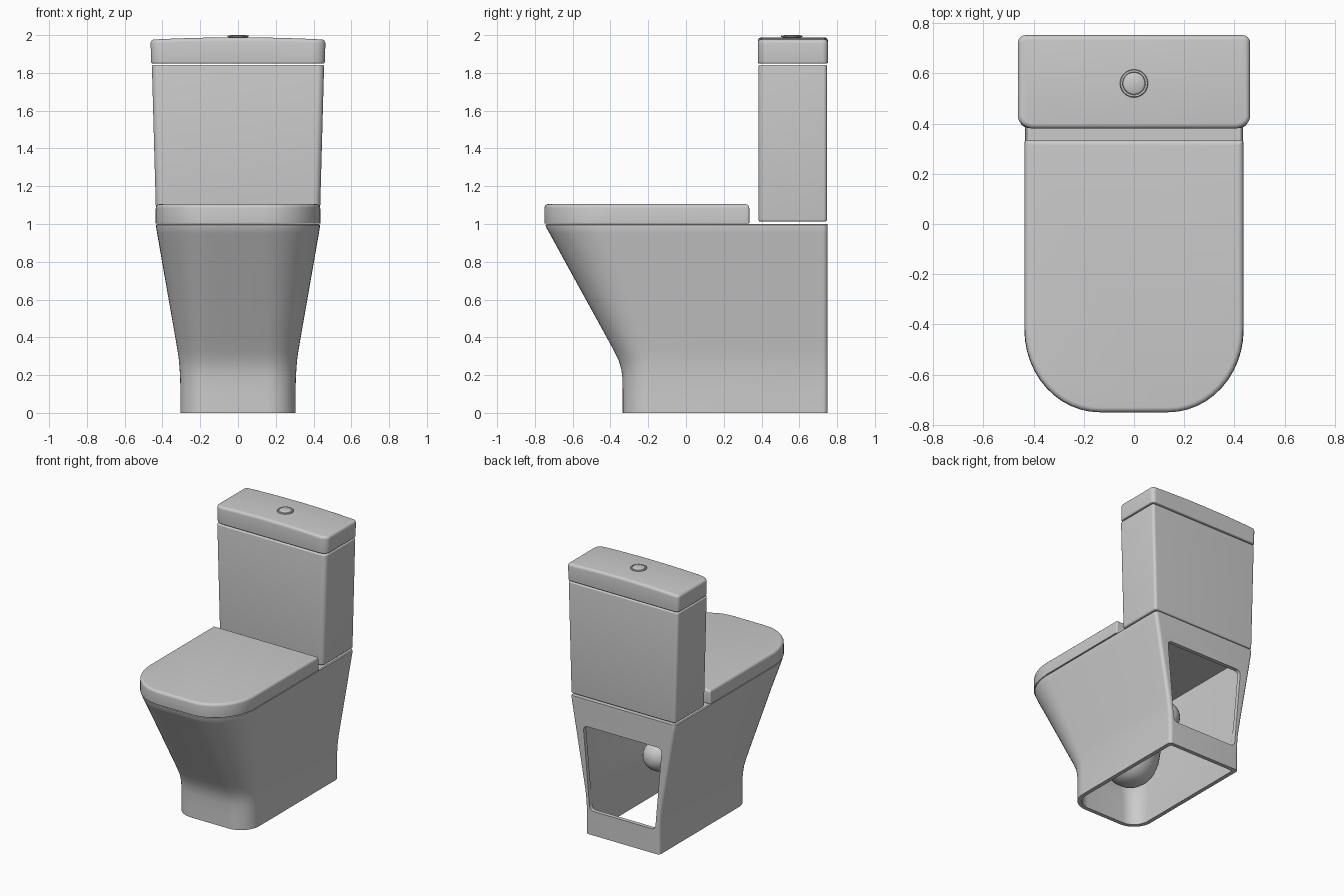
import bpy, bmesh
from math import pi, sin, cos

if "Cube" in bpy.data.objects:
    bpy.data.objects.remove(bpy.data.objects["Cube"])


def outline(hw, y0, y1, front, back, n=12):
    """Rounded outline: front and back are (rx, ry) corner radii."""
    corners = [(1, 1, back, 0), (-1, 1, back, 1), (-1, -1, front, 2), (1, -1, front, 3)]
    pts = []
    for sx, sy, (rx, ry), q in corners:
        cx = sx * (hw - rx)
        cy = y1 - ry if sy > 0 else y0 + ry
        for i in range(n + 1):
            a = (q + i / n) * pi / 2
            pts.append((cx + rx * cos(a), cy + ry * sin(a)))
    return pts


def loft(name, rings, crown=0.0, angle=0.6):
    """Skin a list of equal-length 3D rings and cap both ends."""
    bm = bmesh.new()
    vs = [[bm.verts.new(p) for p in ring] for ring in rings]
    n = len(vs[0])
    for a, b in zip(vs, vs[1:]):
        for i in range(n):
            j = (i + 1) % n
            bm.faces.new((a[i], a[j], b[j], b[i]))
    bm.faces.new(vs[0])
    bm.faces.new(vs[-1])
    bmesh.ops.remove_doubles(bm, verts=bm.verts, dist=1e-5)
    if crown:
        # slice across x, then bow the upper surface
        for k in range(-7, 8):
            bmesh.ops.bisect_plane(bm, geom=bm.verts[:] + bm.edges[:] + bm.faces[:],
                                   plane_co=(k * 0.055, 0, 0), plane_no=(1, 0, 0))
        zmid = (min(v.co.z for v in bm.verts) + max(v.co.z for v in bm.verts)) / 2
        for v in bm.verts:
            if v.co.z > zmid:
                v.co.z -= crown * (v.co.x / 0.46) ** 2
    bmesh.ops.recalc_face_normals(bm, faces=bm.faces)
    me = bpy.data.meshes.new(name)
    bm.to_mesh(me)
    bm.free()
    ob = bpy.data.objects.new(name, me)
    bpy.context.collection.objects.link(ob)
    smooth(ob, angle)
    return ob


def smooth(ob, angle=0.6):
    bpy.ops.object.select_all(action='DESELECT')
    ob.select_set(True)
    bpy.context.view_layer.objects.active = ob
    bpy.ops.object.shade_smooth_by_angle(angle=angle)


def slab(name, z0, z1, hw0, hw1, y0, y1, front, back, rt, rb, crown=0.0):
    """Upright block with rounded top (rt) and bottom (rb) edges."""
    steps = [i / 5 * pi / 2 for i in range(6)]
    rows = [(z0 + rb * (1 - sin(a)), rb * (1 - cos(a))) for a in reversed(steps)]
    rows += [(z1 - rt * (1 - sin(a)), rt * (1 - cos(a))) for a in steps]
    rings = []
    for z, k in rows:
        hw = hw0 + (hw1 - hw0) * (z - z0) / (z1 - z0) - k
        f, b = [tuple(max(r - k, 0.004) for r in c) for c in (front, back)]
        rings.append([(x, y, z) for x, y in outline(hw, y0 + k, y1 - k, f, b)])
    return loft(name, rings, crown)


def lathe(name, profile, place, n=40):
    """Revolve (radius, height) pairs; place maps local xyz to world."""
    return loft(name, [[place(r * cos(2 * pi * i / n), r * sin(2 * pi * i / n), h)
                        for i in range(n)] for r, h in profile])


# pedestal: hollow shell, rows of (z, half width, front y, corner rx, corner ry)
ROWS = [(0, .305, -.335, .15, .15), (.10, .305, -.335, .15, .15), (.18, .306, -.336, .15, .155),
        (.23, .309, -.342, .155, .16), (.28, .313, -.357, .16, .17), (.33, .320, -.382, .17, .18),
        (.40, .332, -.420, .18, .20), (.60, .367, -.530, .22, .25), (.80, .402, -.640, .26, .30),
        (.95, .428, -.722, .29, .32), (.985, .434, -.742, .30, .33), (.995, .433, -.743, .298, .328),
        (1.0, .427, -.736, .292, .322)]


def body_ring(row, t):
    z, hw, yf, rx, ry = row
    return [(x, y, z) for x, y in
            outline(hw - t, yf + t, .75 - t, (rx - t, ry - t), (.025 - t / 3,) * 2)]


inner = [body_ring(r, .03) for r in reversed(ROWS[:10])]
outer = [body_ring(r, 0) for r in ROWS]
pedestal = loft("pedestal", inner + outer)

# service opening cut through the back wall, narrower at the bottom
hole = [(x * (.27 + (z - .18) / .62 * .055) / .325, z)
        for x, z in outline(.325, .18, .80, (.035, .035), (.035, .035), 5)]
cutter = loft("opening_cutter", [[(x, y, z) for x, z in hole] for y in (.62, .85)])
cutter.hide_render = True
mod = pedestal.modifiers.new("opening", 'BOOLEAN')
mod.operation = 'DIFFERENCE'
mod.solver = 'EXACT'
mod.object = cutter
bpy.context.view_layer.objects.active = pedestal
bpy.ops.object.modifier_apply(modifier=mod.name)
bpy.data.objects.remove(cutter)
smooth(pedestal)

# underside of the bowl, rows of (z, rx, ry, centre y)
BOWL = [(.97, .35, .42, -.20), (.85, .33, .39, -.18), (.72, .295, .34, -.15), (.60, .26, .29, -.11),
        (.48, .23, .24, -.07), (.38, .21, .21, -.045), (.30, .195, .195, -.04), (.23, .168, .168, -.04),
        (.18, .13, .13, -.04), (.15, .09, .09, -.04), (.133, .04, .04, -.04)]
loft("bowl_underside", [[(x, y, z) for x, y in outline(rx, cy - ry, cy + ry, (rx, ry), (rx, ry))]
                        for z, rx, ry, cy in BOWL], angle=1.0)

# round-ended trap outlet pointing backwards
cap = [(.11 * cos(i * pi / 16), .32 + .11 * sin(i * pi / 16)) for i in range(8)]
lathe("trap_outlet", [(.11, 0.0)] + cap, lambda x, y, h: (x, h, y + .5))

# seat cover
slab("seat_cover", 1.002, 1.105, .437, .435, -.75, .335, (.30, .33), (.012, .012), .02, .005)

# cistern and its crowned lid
slab("cistern", 1.012, 1.843, .433, .456, .383, .747, (.035, .035), (.02, .02), .01, .012)
slab("cistern_lid", 1.85, 1.988, .460, .463, .38, .752, (.065, .05), (.03, .03), .02, .008, .012)

# flush button: collar, groove and push disc
lathe("flush_button", [(.045, 1.97), (.047, 1.988), (.056, 1.991), (.056, 1.995), (.053, 1.998),
                       (.046, 1.998), (.044, 1.994), (.042, 1.998), (.039, 2.0)],
      lambda x, y, h: (x, y + .56, h))
